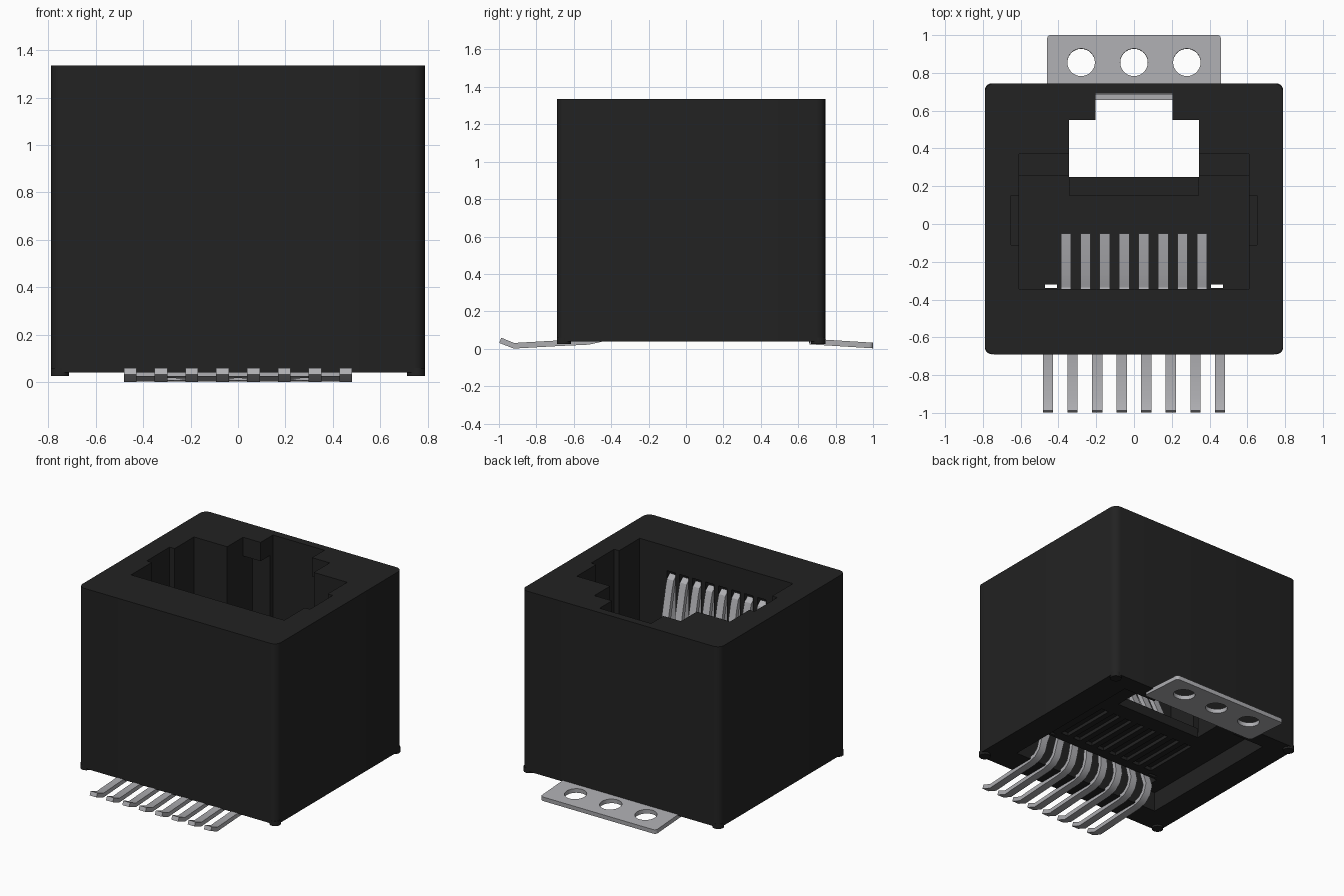
import bpy, bmesh, math
from mathutils import Vector

if "Cube" in bpy.data.objects:
    bpy.data.objects.remove(bpy.data.objects["Cube"])


def material(name, rgb):
    m = bpy.data.materials.new(name)
    m.diffuse_color = (*rgb, 1)
    m.use_nodes = True
    m.node_tree.nodes["Principled BSDF"].inputs["Base Color"].default_value = m.diffuse_color
    return m


BLACK = material("black plastic", (0.016, 0.016, 0.016))
METAL = material("grey metal", (0.42, 0.42, 0.44))


def finish(name, bm, mat):
    bmesh.ops.recalc_face_normals(bm, faces=bm.faces)
    me = bpy.data.meshes.new(name)
    bm.to_mesh(me)
    bm.free()
    ob = bpy.data.objects.new(name, me)
    bpy.context.collection.objects.link(ob)
    me.materials.append(mat)
    return ob


def add_box(bm, x0, x1, y0, y1, z0, z1):
    vs = bmesh.ops.create_cube(bm, size=1)["verts"]
    for v in vs:
        v.co = ((x0 + x1) / 2 + v.co.x * (x1 - x0),
                (y0 + y1) / 2 + v.co.y * (y1 - y0),
                (z0 + z1) / 2 + v.co.z * (z1 - z0))


def boxes(name, dims, mat, round_edges=0):
    bm = bmesh.new()
    for d in dims:
        add_box(bm, *d)
    if round_edges:
        up = [e for e in bm.edges
              if abs(e.verts[0].co.z - e.verts[1].co.z) > 1e-4]
        bmesh.ops.bevel(bm, geom=up, offset=round_edges, segments=5,
                        profile=0.5, affect='EDGES')
    return finish(name, bm, mat)


def cut(ob, cutter):
    cutter.hide_render = True
    mod = ob.modifiers.new("cut", 'BOOLEAN')
    mod.operation = 'DIFFERENCE'
    mod.solver = 'EXACT'
    mod.object = cutter
    bpy.context.view_layer.objects.active = ob
    bpy.ops.object.modifier_apply(modifier=mod.name)
    bpy.data.objects.remove(cutter)


def smooth(ob):
    bpy.ops.object.select_all(action='DESELECT')
    ob.select_set(True)
    bpy.context.view_layer.objects.active = ob
    bpy.ops.object.shade_smooth_by_angle(angle=math.radians(30))


# housing shell
housing = boxes("housing", [(-.79, .79, -.69, .745, .04, 1.335)], BLACK, .05)

contact_x = [(i - 3.5) * .103 for i in range(8)]
pin_x = [(i - 3.5) * .13 for i in range(8)]

# plug opening, latch channel and underside recesses
for d in [
    (-.61, .61, -.345, .255, .22, 1.5),      # plug cavity
    (-.61, .61, .2, .37, .6, 1.5),           # upper cavity above ledge
    (-.65, .65, -.11, .15, .3, 1.5),         # side grooves
    (-.345, .345, .2, .55, .6, 1.5),         # latch opening
    (-.205, .205, .5, .69, -.1, 1.5),        # narrow latch slot
    (-.345, .345, .25, .655, -.1, 1.2),      # pocket under the latch lip
    (-.60, .60, -.50, .62, -.1, .18),        # underside recess
    (-.50, .50, -.50, -.36, -.1, .42),       # pin well
]:
    cut(housing, boxes("cutter", [d], BLACK))

# comb of contact slots in the wall, grooves below, and two small vents
cut(housing, boxes("slot_cutter",
    [(x - .034, x + .034, -.44, -.30, .3, 1.16) for x in contact_x], BLACK))
cut(housing, boxes("groove_cutter",
    [(x - .03, x + .03, -.29, .13, .1, .205) for x in contact_x], BLACK))
cut(housing, boxes("vent_cutter",
    [(s * .44 - .032, s * .44 + .032, -.34, -.32, .1, .3) for s in (-1, 1)],
    BLACK))
smooth(housing)

# step across the cavity floor
boxes("floor_step", [(-.345, .345, .15, .25, .2, .25)], BLACK)

# corner feet
bm = bmesh.new()
for sx in (-1, 1):
    for y in (-.652, .707):
        r = bmesh.ops.create_cone(bm, cap_ends=True, segments=20,
                                  radius1=.038, radius2=.038, depth=.035)
        bmesh.ops.translate(bm, verts=r["verts"], vec=(sx * .752, y, .0425))
smooth(finish("corner_feet", bm, BLACK))


def ribbon(bm, path, width, thick):
    """Flat strip: width along x, thickness across the path in y-z."""
    pts = [Vector(p) for p in path]
    rings = []
    for i, p in enumerate(pts):
        t = pts[min(i + 1, len(pts) - 1)] - pts[max(i - 1, 0)]
        n = Vector((0, -t.z, t.y)).normalized() * thick / 2
        w = Vector((width / 2, 0, 0))
        rings.append([bm.verts.new(c) for c in
                      (p - w - n, p + w - n, p + w + n, p - w + n)])
    for a, b in zip(rings, rings[1:]):
        for k in range(4):
            bm.faces.new((a[k], a[(k + 1) % 4], b[(k + 1) % 4], b[k]))
    bm.faces.new(rings[0])
    bm.faces.new(rings[-1])


# spring contacts: solder leg, riser fanning inward, bent spring arm
for i, (px, cx) in enumerate(zip(pin_x, contact_x)):
    leg = [(-.993, .045), (-.92, .016), (-.69, .029), (-.52, .037),
           (-.46, .05), (-.42, .085), (-.40, .14)]
    arm = [(-.40, .40), (-.40, 1.06), (-.39, 1.10), (-.37, 1.12),
           (-.35, 1.10), (-.335, 1.05), (-.28, .80), (-.065, .34)]
    bm = bmesh.new()
    ribbon(bm, [(px, y, z) for y, z in leg] + [(cx, y, z) for y, z in arm],
           .054, .03)
    smooth(finish(f"contact_{i + 1}", bm, METAL))

# mounting tab with three holes, sloping slightly down
tab = boxes("mounting_tab", [(-.46, .46, -.17, .17, -.015, .015)], METAL, .02)
bm = bmesh.new()
for x in (-.28, 0, .28):
    r = bmesh.ops.create_cone(bm, cap_ends=True, segments=32,
                              radius1=.073, radius2=.073, depth=.2)
    bmesh.ops.translate(bm, verts=r["verts"], vec=(x, .025, 0))
cut(tab, finish("hole_cutter", bm, METAL))
tab.location = (0, .83, .028)
tab.rotation_euler.x = math.radians(-3.6)
smooth(tab)

# upright strip of the tab inside the latch slot
boxes("tab_upright", [(-.203, .203, .657, .689, .03, .35)], METAL)
